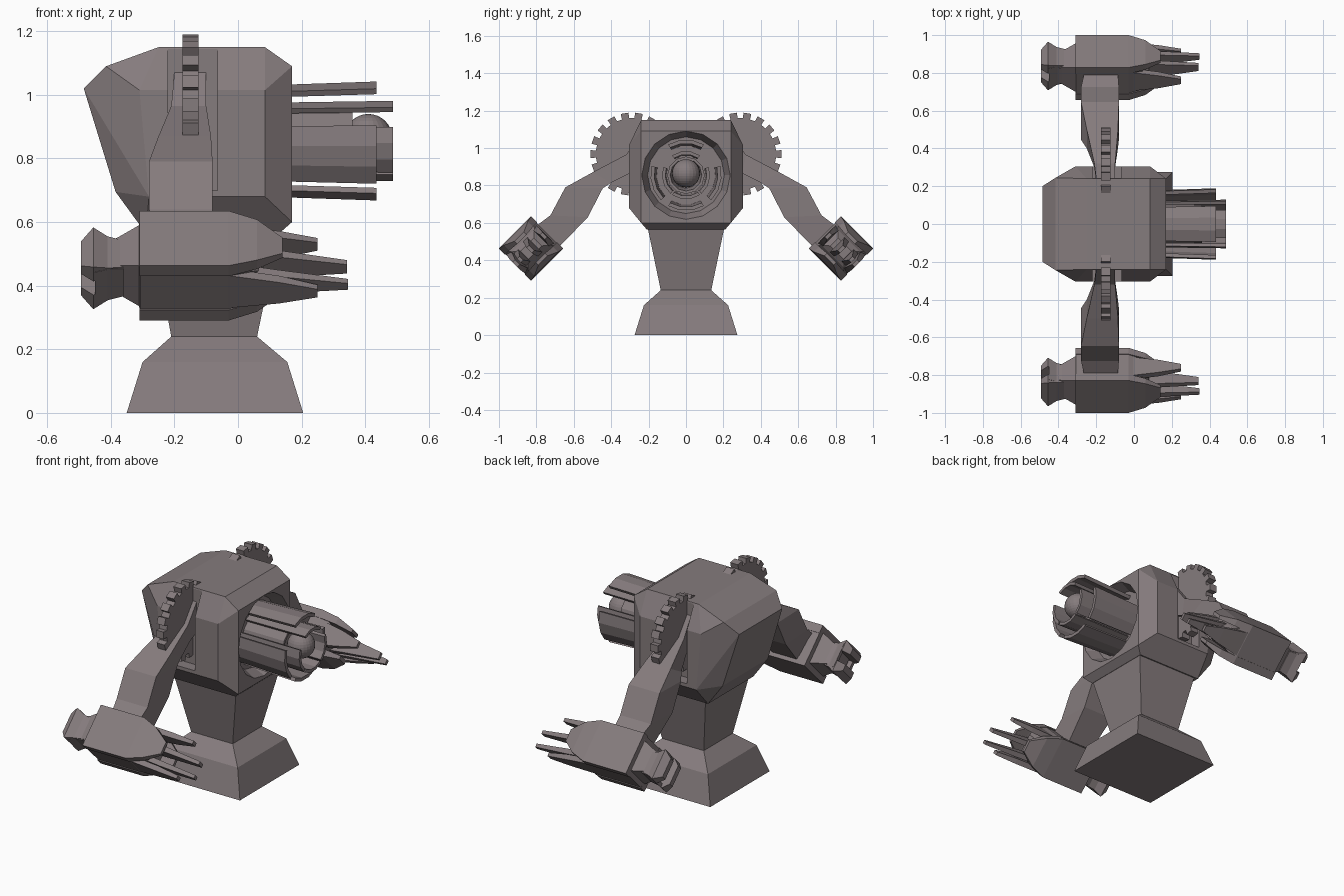
import bpy, bmesh
from math import sin, cos, pi, radians, sqrt

cube = bpy.data.objects.get("Cube")
if cube:
    bpy.data.objects.remove(cube)

metal = bpy.data.materials.new("warm_grey_metal")
metal.use_nodes = True
COLOUR = (0.235, 0.2, 0.205, 1)
metal.diffuse_color = COLOUR
metal.node_tree.nodes["Principled BSDF"].inputs["Base Color"].default_value = COLOUR


def finish(name, bm):
    bmesh.ops.recalc_face_normals(bm, faces=bm.faces[:])
    mesh = bpy.data.meshes.new(name)
    bm.to_mesh(mesh)
    bm.free()
    mesh.materials.append(metal)
    ob = bpy.data.objects.new(name, mesh)
    bpy.context.collection.objects.link(ob)
    return ob


def loft(name, rings):
    """Skin a row of equal cross-sections and cap both ends."""
    bm = bmesh.new()
    rows = [[bm.verts.new(p) for p in ring] for ring in rings]
    n = len(rows[0])
    for a, b in zip(rows, rows[1:]):
        for i in range(n):
            j = (i + 1) % n
            bm.faces.new((a[i], a[j], b[j], b[i]))
    bm.faces.new(rows[0])
    bm.faces.new(rows[-1])
    return finish(name, bm)


def box(name, x0, x1, y0, y1, z0, z1):
    return loft(name, [[(x0, y0, z), (x1, y0, z), (x1, y1, z), (x0, y1, z)] for z in (z0, z1)])


def cut(target, cutter):
    mod = target.modifiers.new("cut", 'BOOLEAN')
    mod.operation = 'DIFFERENCE'
    mod.solver = 'EXACT'
    mod.object = cutter
    bpy.context.view_layer.update()
    done = bpy.data.meshes.new_from_object(target.evaluated_get(bpy.context.evaluated_depsgraph_get()))
    target.modifiers.clear()
    target.data = done
    bpy.data.objects.remove(cutter)


# Pedestal: square foot, waist and flaring neck
loft("pedestal", [[(x0, -y, z), (x1, -y, z), (x1, y, z), (x0, y, z)] for x0, x1, y, z in (
    (-.35, .205, .275, 0), (-.3, .155, .225, .16), (-.21, .06, .135, .24), (-.27, .13, .205, .575))])

# Faceted head with a sloping, slightly bulging back
bm = bmesh.new()
for x, y, z in ((-.25, .24, 1.15), (.085, .24, 1.15), (-.31, .305, 1.015), (.085, .305, 1.015),
                (.085, .305, .68), (-.28, .305, .68), (.17, .24, 1.09), (.17, .24, .6),
                (.13, .21, .565), (-.29, .21, .565), (-.315, .21, .6), (-.385, .21, .695),
                (-.485, .2, 1.02), (-.415, .245, 1.09)):
    bm.verts.new((x, y, z))
    bm.verts.new((x, -y, z))
bmesh.ops.convex_hull(bm, input=bm.verts[:])
bmesh.ops.dissolve_limit(bm, angle_limit=radians(2), verts=bm.verts[:], edges=bm.edges[:])
head = finish("head", bm)

AXIS_Z = 0.855


def circle(x, r, n=16):
    return [(x, r * cos(2 * pi * i / n), AXIS_Z + r * sin(2 * pi * i / n)) for i in range(n)]


# Shoulder slots and the round socket of the barrel
for s in (-1, 1):
    cut(head, box("slot_cutter", -.22, -.065, s * .24, s * .5, .7, 1.145))
cut(head, loft("socket_cutter", [circle(.1, .205), circle(.19, .245)]))


# Barrel: nested curved shells around a core
def shell(name, turn, spread, x0, x1, r0, r1, thick):
    rings = []
    for x, r in ((x0, r0), (x1, r1)):
        angles = [turn + spread * t for t in (-1, -.34, .34, 1)]
        arc = [(x, r * cos(a), AXIS_Z + r * sin(a)) for a in angles]
        q = r - thick
        arc += [(x, q * cos(a), AXIS_Z + q * sin(a)) for a in reversed(angles)]
        rings.append(arc)
    loft(name, rings)


# The two side shells hang a little below the axis
for turn in (-15, 90, 195, 270):
    shell("outer_barrel_shell", radians(turn), radians(30), .09, .435, .178, .19, .02)
    shell("inner_barrel_shell", radians(turn), radians(35), .09, .487, .123, .129, .018)
loft("barrel_core", [circle(.05, .1, 12), circle(.36, .1, 12), circle(.36, .085, 12), circle(.3, .07, 12)])
bm = bmesh.new()
bmesh.ops.create_uvsphere(bm, u_segments=24, v_segments=16, radius=.075)
bmesh.ops.translate(bm, verts=bm.verts[:], vec=(.41, 0, AXIS_Z + .01))
finish("energy_ball", bm)


# Shoulder gear: toothed disc facing sideways
def gear(s, teeth=18):
    ring = []
    for i in range(teeth):
        for t, r in ((-.29, .192), (-.27, .222), (.27, .222), (.29, .192)):
            a = 2 * pi * (i + t) / teeth
            ring.append((s * (.29 + r * cos(a)), .968 + r * sin(a)))
    loft("shoulder_gear", [[(x, y, z) for y, z in ring] for x in (-.175, -.125)])


# Upper arm: each section is outer (y, z), inner (y, z), x range
ARM = (((.24, 1.07), (.22, .9), -.2, -.1), ((.32, .965), (.3, .865), -.21, -.1),
       ((.5, .87), (.4, .815), -.25, -.085), ((.645, .79), (.445, .785), -.28, -.08),
       ((.725, .64), (.525, .63), -.28, -.08), ((.86, .54), (.67, .48), -.25, -.09))


def arm(s):
    loft("arm", [[(x0, s * o[0], o[1]), (x1, s * o[0], o[1]), (x1, s * i[0], i[1]), (x0, s * i[0], i[1])]
                 for o, i, x0, x1 in ARM])


# Hand frame: u points inward and up, v points outward and up
def hand_point(s, x, u, v):
    k = 1 / sqrt(2)
    return (x, s * (.828 + (v - u) * k), .463 + (u + v) * k)


def hand_loft(name, s, sections, shift=0.0):
    """Each section is x, u range, v range."""
    loft(name, [[hand_point(s, x, u + shift, v) for u, v in ((u0, v0), (u1, v0), (u1, v1), (u0, v1))]
                for x, u0, u1, v0, v1 in sections])


def hand(s):
    # Block with a narrow neck behind
    hand_loft("hand_block", s, [(x, -u, u, -v, v) for x, u, v in (
        (-.44, .05, .04), (-.38, .062, .062), (-.311, .09, .09), (-.308, .118, .1),
        (-.03, .118, .1), (.05, .085, .06), (.08, .05, .03))])
    for d in (-1, 1):
        # Cover plates with tapering front
        hand_loft("hand_plate", s, [(x, -u, u, d * a, d * b) for x, u, a, b in (
            (-.31, .122, .075, .122), (-.03, .122, .075, .122), (.06, .09, .075, .115), (.14, .035, .07, .09))])
        # Flared rear fins with bevelled ends
        hand_loft("rear_fin", s, [(x, -u, u, d * a, d * b) for x, u, a, b in (
            (-.36, .06, .03, .064), (-.41, .07, .03, .072), (-.455, .088, .03, .094), (-.493, .055, .03, .066))], -.012)
        # Side lips of the rear flare
        hand_loft("rear_lip", s, [(x, d * a, d * b, -v, v) for x, a, b, v in (
            (-.36, .04, .064, .06), (-.41, .05, .07, .065), (-.45, .065, .088, .07))], -.012)
    # Claws: tip position along u, base position, tip x, base and tip half width
    for u_tip, u_base, x_tip, wide, tip in ((.095, .09, .25, .075, .018), (-.113, -.1, .25, .075, .018),
                                            (-.005, .02, .342, .07, .02), (-.083, -.06, .346, .06, .014)):
        u_mid = (u_tip + u_base) / 2
        hand_loft("claw", s, [(x, u - t, u + t, -v, v) for x, u, t, v in (
            (-.05, u_base, .016, wide), (.13, u_mid, .015, (wide + tip) / 2), (x_tip, u_tip, .01, tip))])


for side in (-1, 1):
    gear(side)
    arm(side)
    hand(side)
